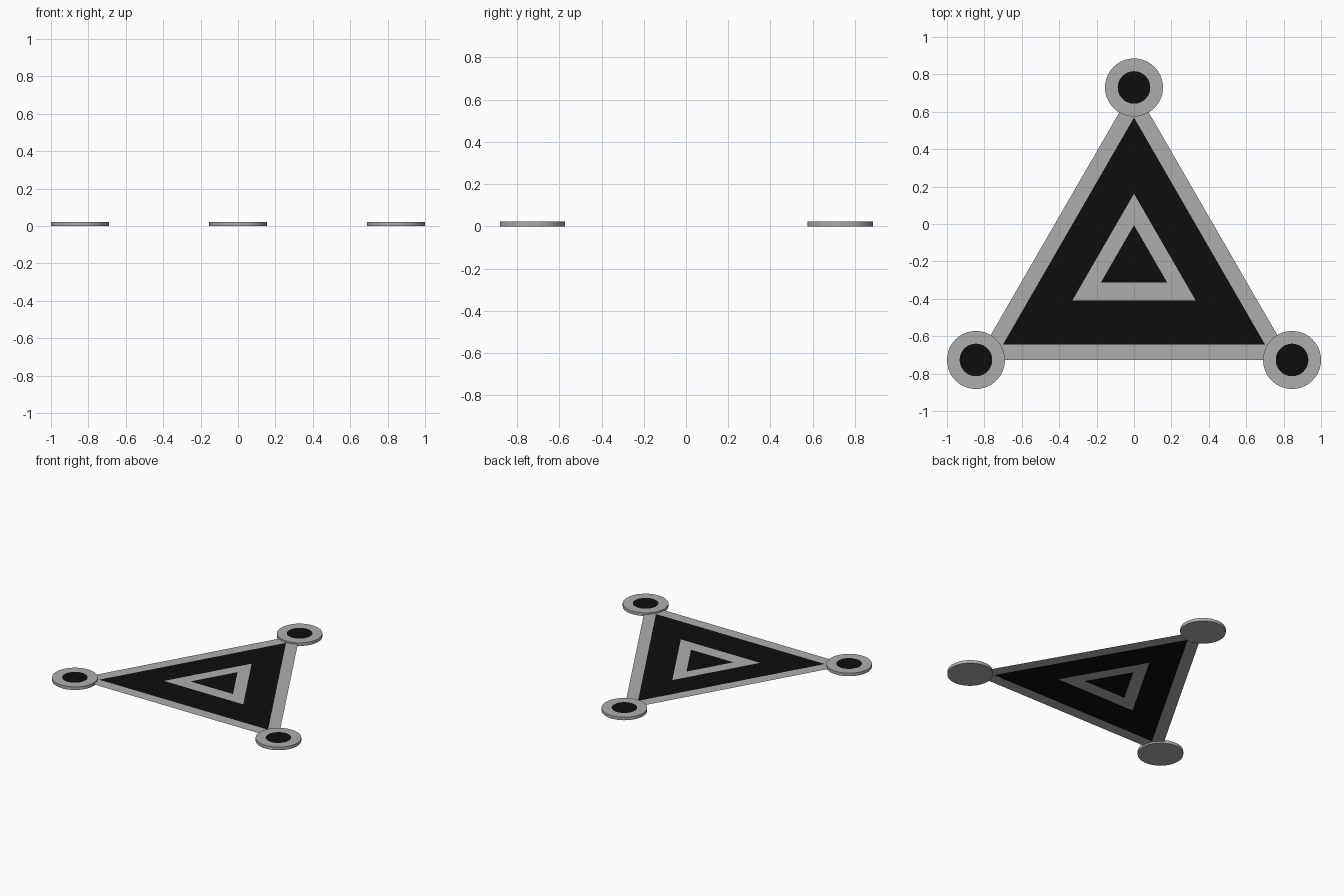
import bpy, bmesh, math

if "Cube" in bpy.data.objects:
    bpy.data.objects.remove(bpy.data.objects["Cube"])

THICK = 0.023      # disc height
PLATE_Z = 0.012    # level of the thin triangular sheet
SIDES = 64


def material(name, rgb):
    m = bpy.data.materials.new(name)
    m.diffuse_color = (*rgb, 1)
    m.use_nodes = True
    m.node_tree.nodes["Principled BSDF"].inputs["Base Color"].default_value = m.diffuse_color
    return m


black = material("black", (0.004, 0.004, 0.004))
grey = material("grey", (0.42, 0.42, 0.42))


def make_object(name, bm, mats):
    mesh = bpy.data.meshes.new(name)
    bm.to_mesh(mesh)
    bm.free()
    for m in mats:
        mesh.materials.append(m)
    obj = bpy.data.objects.new(name, mesh)
    bpy.context.collection.objects.link(obj)
    return obj


def triangle(apex, base):
    """Equilateral triangle from its apex and base heights."""
    half = (apex - base) / math.sqrt(3)
    return [(-half, base, PLATE_Z), (half, base, PLATE_Z), (0, apex, PLATE_Z)]


def triangle_band(name, outer, inner, mat):
    """Flat triangle, hollow when an inner triangle is given."""
    bm = bmesh.new()
    a = [bm.verts.new(p) for p in triangle(*outer)]
    if inner:
        b = [bm.verts.new(p) for p in triangle(*inner)]
        for i in range(3):
            j = (i + 1) % 3
            bm.faces.new((a[i], a[j], b[j], b[i]))
    else:
        bm.faces.new(a)
    make_object(name, bm, [mat])


def corner_disc(name, x, y):
    """Low grey disc with a flush black dot on its top face."""
    bm = bmesh.new()
    rings = []
    for r, z in ((0.155, 0), (0.155, THICK), (0.087, THICK)):
        rings.append([bm.verts.new((x + r * math.cos(t), y + r * math.sin(t), z))
                      for t in (2 * math.pi * i / SIDES for i in range(SIDES))])
    for low, high in zip(rings, rings[1:]):
        for i in range(SIDES):
            j = (i + 1) % SIDES
            bm.faces.new((low[i], low[j], high[j], high[i]))
    bm.faces.new(rings[0][::-1])
    bm.faces.new(rings[2]).material_index = 1
    obj = make_object(name, bm, [grey, black])
    bpy.context.view_layer.objects.active = obj
    obj.select_set(True)
    bpy.ops.object.shade_smooth_by_angle(angle=math.radians(30))
    obj.select_set(False)


# Nested triangular sheet, alternating grey and black (apex y, base y)
levels = [(0.733, -0.727), (0.569, -0.645), (0.162, -0.408), (-0.006, -0.312)]
names = ["outer_border", "black_field", "inner_border", "centre_triangle"]
for i, name in enumerate(names):
    inner = levels[i + 1] if i < 3 else None
    triangle_band(name, levels[i], inner, black if i % 2 else grey)

# Corner discs
corner_disc("top_disc", 0, 0.73)
corner_disc("left_disc", -0.845, -0.727)
corner_disc("right_disc", 0.845, -0.727)
